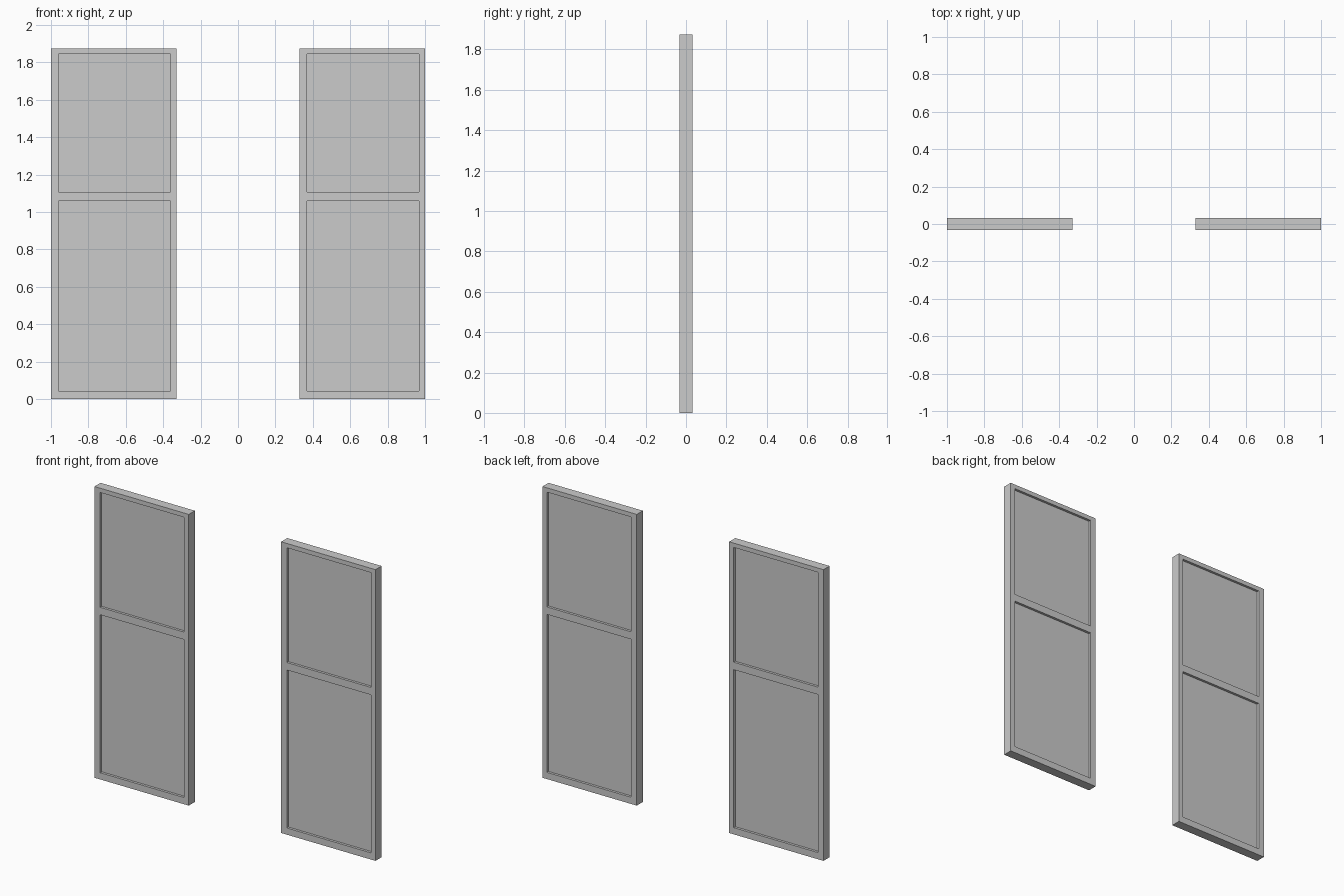
import bpy, bmesh

if "Cube" in bpy.data.objects:
    bpy.data.objects.remove(bpy.data.objects["Cube"])

HALF_T = 0.031      # half thickness of the frame
PANEL_HALF = 0.015  # half thickness of the recessed panels
XS = [0.0, 0.04, 0.639, 0.671]                      # stile and opening edges
ZS = [0.0, 0.043, 1.059, 1.107, 1.845, 1.873]       # rail and opening edges
OPENINGS = [(1, 1), (1, 3)]                         # grid cells left open


def slab(name, xs, zs, holes, half, x0):
    """Grid of faces in the xz plane, minus the holes, extruded along y."""
    bm = bmesh.new()
    v = [[bm.verts.new((x0 + x, -half, z)) for z in zs] for x in xs]
    for i in range(len(xs) - 1):
        for j in range(len(zs) - 1):
            if (i, j) not in holes:
                bm.faces.new((v[i][j], v[i + 1][j], v[i + 1][j + 1], v[i][j + 1]))
    ext = bmesh.ops.extrude_face_region(bm, geom=bm.faces[:], use_keep_orig=True)
    moved = [g for g in ext["geom"] if isinstance(g, bmesh.types.BMVert)]
    bmesh.ops.translate(bm, verts=moved, vec=(0, 2 * half, 0))
    bmesh.ops.recalc_face_normals(bm, faces=bm.faces[:])
    mesh = bpy.data.meshes.new(name)
    bm.to_mesh(mesh)
    bm.free()
    obj = bpy.data.objects.new(name, mesh)
    bpy.context.collection.objects.link(obj)
    return obj


# Two identical doors, each a frame with two recessed panels
for side, x0 in (("left", -1.0), ("right", 0.329)):
    frame = slab(side + "_door_frame", XS, ZS, OPENINGS, HALF_T, x0)
    for label, (i, j) in zip(("lower", "upper"), OPENINGS):
        panel = slab(f"{side}_{label}_panel", XS[i:i + 2], ZS[j:j + 2], [], PANEL_HALF, x0)
        panel.parent = frame
